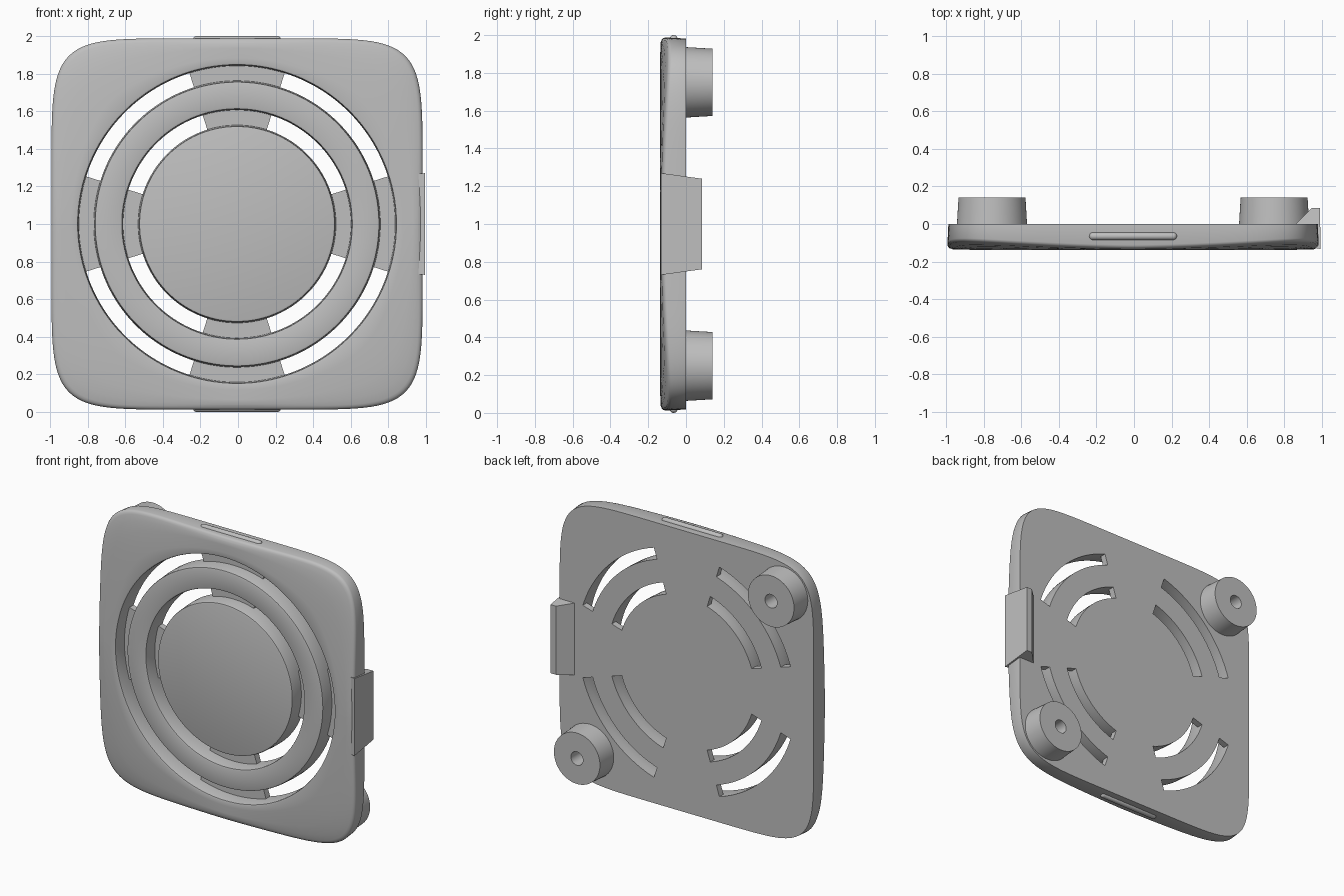
import bpy, bmesh, math
from mathutils import Vector

cube = bpy.data.objects.get("Cube")
if cube:
    bpy.data.objects.remove(cube, do_unlink=True)

CX, CZ = -0.005, 1.0      # plate centre
HALF = 0.987              # plate half width
SEGS = 288
QUARTER = SEGS // 4
SLOT = (14, 58)           # slot start and end step within each quarter

grey = bpy.data.materials.new("plain_grey")
grey.use_nodes = True
grey.diffuse_color = (0.52, 0.52, 0.52, 1)
grey.node_tree.nodes["Principled BSDF"].inputs["Base Color"].default_value = (0.52, 0.52, 0.52, 1)


def finish(bm, name):
    bmesh.ops.recalc_face_normals(bm, faces=bm.faces)
    mesh = bpy.data.meshes.new(name)
    bm.to_mesh(mesh)
    bm.free()
    mesh.materials.append(grey)
    obj = bpy.data.objects.new(name, mesh)
    bpy.context.collection.objects.link(obj)
    bpy.ops.object.select_all(action="DESELECT")
    obj.select_set(True)
    bpy.context.view_layer.objects.active = obj
    bpy.ops.object.shade_smooth_by_angle(angle=math.radians(35))
    return obj


def loft(bm, rings, skip=lambda band, step: False):
    """Join rings of points with quads and cap the first and last ring."""
    loops = [[bm.verts.new(p) for p in ring] for ring in rings]
    n = len(loops[0])
    for band, (a, b) in enumerate(zip(loops, loops[1:])):
        for i in range(n):
            if not skip(band, i):
                j = (i + 1) % n
                bm.faces.new((a[i], a[j], b[j], b[i]))
    bm.faces.new(loops[0])
    bm.faces.new(loops[-1])
    return loops


# Plate: concentric rings, round in the middle and squarish at the rim
def plate_ring(radius, y, blend=0.0, scale=1.0, domed=True):
    points = []
    for i in range(SEGS):
        a = 2 * math.pi * i / SEGS
        c, s = math.cos(a), math.sin(a)
        rim = HALF * scale * (abs(c) ** 7 + abs(s) ** 7) ** (-1 / 7)
        r = radius + (rim - radius) * blend
        u, v = r * c, r * s
        drop = 0.05 * blend * abs(u * v) ** 1.5 if domed else 0
        points.append((CX + u, y + drop, CZ + v))
    return points


FRONT, FLOOR = -0.137, -0.045


def groove(inner, outer):
    """Front profile of one ring groove, with softened lips."""
    return [(inner - 0.012, FRONT), (inner - 0.003, FRONT + 0.003),
            (inner, FRONT + 0.012), (inner + 0.005, FLOOR),
            (outer - 0.007, FLOOR), (outer - 0.003, FRONT + 0.012),
            (outer, FRONT + 0.003), (outer + 0.009, FRONT)]


profile = groove(0.521, 0.613) + groove(0.757, 0.848)
rings = [plate_ring(r, y) for r, y in profile]
edge = profile[-1][0]
rings += [plate_ring(edge, FRONT + 0.004 * t * t, t) for t in (0.2, 0.4, 0.6, 0.8)]
rings += [plate_ring(edge, y, 1, s) for y, s in
          ((-0.132, 0.978), (-0.129, 0.988), (-0.122, 0.996), (-0.112, 1.0))]
rings.append(plate_ring(edge, 0, 1, 0.995, False))
first_back = len(rings)
floor_bands = (3, 11)
back_radii = [profile[i][0] for i in (12, 11, 4, 3)]
rings += [plate_ring(r, 0) for r in back_radii]
back_bands = (first_back + 2, first_back)
open_bands = floor_bands + back_bands


def in_slot(band, step):
    return band in open_bands and SLOT[0] <= step % QUARTER < SLOT[1]


bm = bmesh.new()
loops = loft(bm, rings, in_slot)
# Slot walls between groove floor and back
for f, b in zip(floor_bands, back_bands):
    f_in, f_out, b_out, b_in = loops[f], loops[f + 1], loops[b], loops[b + 1]
    for q in range(4):
        start, end = (q * QUARTER + s for s in SLOT)
        for i in range(start, end):
            for lo, hi in ((f_in, b_in), (f_out, b_out)):
                bm.faces.new((lo[i], lo[i + 1], hi[i + 1], hi[i]))
        for i in (start, end):
            bm.faces.new((f_in[i], f_out[i], b_out[i], b_in[i]))
finish(bm, "vented_plate")

# Mounting bosses with blind holes
BOSS = [(0.187, -0.01), (0.178, 0.14), (0.047, 0.14), (0.045, 0.02)]
for name, side in (("upper_right_boss", -1), ("lower_left_boss", 1)):
    bm = bmesh.new()
    angles = [2 * math.pi * i / 64 for i in range(64)]
    loft(bm, [[(CX + side * 0.75 + r * math.cos(a), y, CZ - side * 0.75 + r * math.sin(a))
               for a in angles] for r, y in BOSS])
    finish(bm, name)

# Rounded ribs on the top and bottom edges
for name, side in (("top_rib", 1), ("bottom_rib", -1)):
    bm = bmesh.new()
    bmesh.ops.create_uvsphere(bm, u_segments=24, v_segments=16, radius=0.021)
    for v in bm.verts:
        if abs(v.co.x) > 1e-4:
            v.co.x += math.copysign(0.213, v.co.x)
        v.co += Vector((CX, -0.065, CZ + side * 0.979))
    finish(bm, name)

# Hooked side clip, narrowing toward the back
HOOK = [(0.86, 0.0), (0.945, 0.085), (0.988, 0.085), (0.993, -0.133), (0.955, -0.125), (0.86, -0.02)]
bm = bmesh.new()
loft(bm, [[(x, y, CZ + side * (0.27 - 0.14 * (y + 0.133))) for x, y in HOOK] for side in (-1, 1)])
finish(bm, "side_clip")
